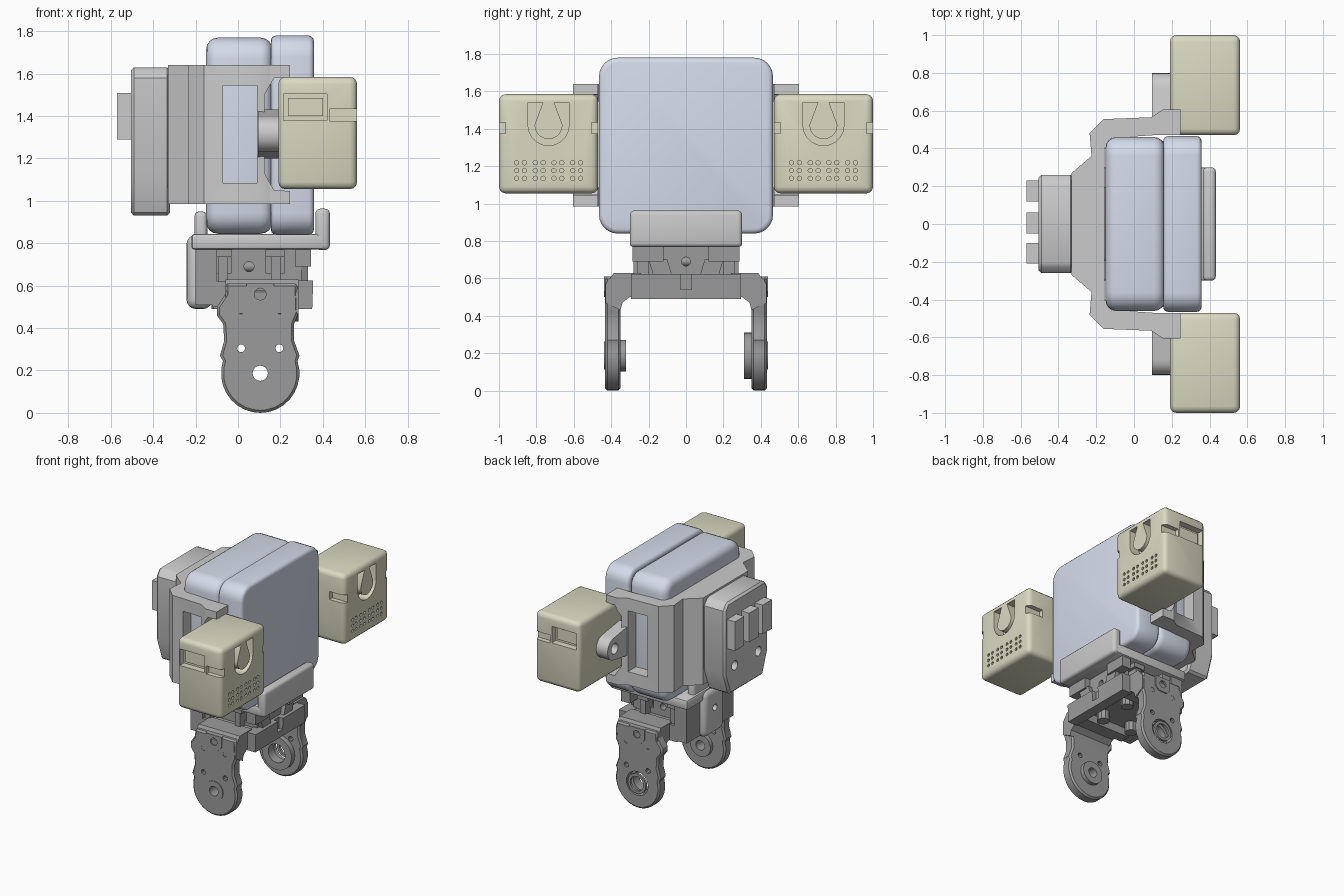
import bpy, bmesh
from math import sin, cos, pi, radians

if "Cube" in bpy.data.objects:
    bpy.data.objects.remove(bpy.data.objects["Cube"])


def material(name, rgb):
    m = bpy.data.materials.new(name)
    m.diffuse_color = (*rgb, 1)
    m.use_nodes = True
    m.node_tree.nodes["Principled BSDF"].inputs["Base Color"].default_value = m.diffuse_color
    return m


BLUE = material("pale_blue", (0.66, 0.71, 0.82))
CREAM = material("cream", (0.71, 0.70, 0.54))
DARK = material("dark_grey", (0.33, 0.33, 0.33))
PLACE = {'x': lambda a, b, t: (t, a, b), 'y': lambda a, b, t: (a, t, b), 'z': lambda a, b, t: (a, b, t)}


def prism(bm, pts, axis, lo, hi, bevel=0, seg=2):
    """Extrude a 2D outline along an axis, optionally rounding its hard edges."""
    b = bmesh.new()
    f = PLACE[axis]
    n = len(pts)
    rings = [[b.verts.new(f(p[0], p[1], t)) for p in pts] for t in (lo, hi)]
    b.faces.new(rings[0])
    b.faces.new(rings[1])
    for i in range(n):
        j = (i + 1) % n
        b.faces.new((rings[0][i], rings[0][j], rings[1][j], rings[1][i]))
    bmesh.ops.recalc_face_normals(b, faces=b.faces)
    if bevel:
        hard = [e for e in b.edges if e.calc_face_angle(0) > radians(50)]
        bmesh.ops.bevel(b, geom=hard, offset=bevel, segments=seg, profile=0.5, affect='EDGES')
    tmp = bpy.data.meshes.new("tmp")
    b.to_mesh(tmp)
    b.free()
    bm.from_mesh(tmp)
    bpy.data.meshes.remove(tmp)


def box(bm, x0, x1, y0, y1, z0, z1, bevel=0, seg=2):
    y0, y1 = sorted((y0, y1))
    prism(bm, [(y0, z0), (y1, z0), (y1, z1), (y0, z1)], 'x', x0, x1, bevel, seg)


def circle(a, b, r, n=16):
    return [(a + r * cos(2 * pi * i / n), b + r * sin(2 * pi * i / n)) for i in range(n)]


def round_rect(a0, a1, b0, b1, r, n=6):
    corners = [(a1 - r, b1 - r), (a0 + r, b1 - r), (a0 + r, b0 + r), (a1 - r, b0 + r)]
    return [(a + r * cos(pi / 2 * (k + i / n)), b + r * sin(pi / 2 * (k + i / n)))
            for k, (a, b) in enumerate(corners) for i in range(n + 1)]


def part(name, bm, mat=None, cut=None):
    """Make an object; subtract the cutter solid if one is given."""
    me = bpy.data.meshes.new(name)
    bm.to_mesh(me)
    ob = bpy.data.objects.new(name, me)
    bpy.context.collection.objects.link(ob)
    if cut:
        c = part(name + "_cutter", cut)
        mod = ob.modifiers.new("cut", 'BOOLEAN')
        mod.object, mod.operation, mod.solver = c, 'DIFFERENCE', 'EXACT'
        dg = bpy.context.evaluated_depsgraph_get()
        ob.data = bpy.data.meshes.new_from_object(ob.evaluated_get(dg))
        ob.modifiers.clear()
        bpy.data.objects.remove(c)
    ob.data.shade_smooth()
    ob.data.set_sharp_from_angle(angle=radians(32))
    if mat:
        ob.data.materials.clear()
        ob.data.materials.append(mat)
    bm.free()
    return ob


N = bmesh.new

# head: rear and front shells meeting at a seam
b = N(); prism(b, round_rect(-.46, .46, .845, 1.77, .1), 'x', -.15, .162, .055, 4)
part("head_rear_shell", b, BLUE)
b = N(); prism(b, round_rect(-.465, .465, .84, 1.78, .1), 'x', .155, .358, .025, 3)
part("head_front_shell", b, BLUE)

# bracket wrapping the back of the head, with side windows and open front arms
half = [(-.33, .27), (-.225, .36), (-.235, .48), (-.16, .555), (.09, .565), (.15, .605), (.245, .605),
        (.245, .47), (.1, .47), (-.12, .455), (-.155, .4)]
outline = half + [(x, -y) for x, y in reversed(half)]
b = N(); prism(b, outline, 'z', .985, 1.64)
c = N()
for s in (-1, 1):
    box(c, -.07, .09, s * .38, s * .7, 1.085, 1.545)
    lo, hi = sorted((s * .4, s * .75))
    prism(c, [(.125, 1.13), (.17, 1.05), (.4, 1.04), (.4, 1.59), (.17, 1.58), (.125, 1.5)], 'y', lo, hi)
part("head_bracket", b, None, c)

# backpack with narrowed foot, screw holes and three ribs
side = [(.2, .93), (.26, 1.1), (.26, 1.58), (.22, 1.63)]
b = N(); prism(b, side + [(-y, z) for y, z in reversed(side)], 'x', -.505, -.32, .015, 1)
c = N()
for s in (-1, 1):
    prism(c, circle(s * .14, 1.13, .035), 'x', -.6, -.43)
part("backpack", b, None, c)
b = N()
for y in (-.155, .005, .175):
    box(b, -.57, -.49, y - .055, y + .055, 1.29, 1.51)
part("backpack_ribs", b)

for s, side_name in ((-1, "near"), (1, "far")):
    # ear box with U groove, grille and side recesses
    b = N(); box(b, .19, .562, s * .47, s * 1.0, 1.055, 1.585, .035, 3)
    c = N()
    mid = s * .735
    arc = [pi + pi * i / 10 for i in range(11)]
    u_out = [(mid + .11 * cos(t), 1.42 + .11 * sin(t)) for t in arc]
    u_in = [(mid + .075 * cos(t), 1.42 + .075 * sin(t)) for t in reversed(arc)]
    prism(c, [(mid - .11, 1.54)] + u_out + [(mid + .11, 1.54), (mid + .03, 1.54)] + u_in + [(mid - .03, 1.54)],
          'x', .48, .7)
    for k in range(8):
        for r in range(3):
            y = mid + (k // 2 - 1.5) * .1 + (k % 2 - .5) * .042
            prism(c, circle(y, 1.135 + r * .042, .012, 8), 'x', .53, .7)
    box(c, .215, .42, s * .95, s * 1.1, 1.38, 1.505)
    box(c, .435, .7, s * .965, s * 1.1, 1.375, 1.435)
    box(c, .435, .7, s * .4, s * .505, 1.375, 1.435)
    part(f"ear_{side_name}", b, CREAM, c)
    b = N(); box(b, .235, .4, s * .93, s * .965, 1.40, 1.485)
    part(f"ear_button_{side_name}", b, CREAM)

    # lug joining bracket and ear
    tip = [(s * (.715 + .085 * sin(t)), 1.315 + .085 * cos(t)) for t in [pi * i / 10 for i in range(11)]]
    b = N(); prism(b, [(s * .52, 1.43)] + tip + [(s * .52, 1.2)], 'x', .095, .2)
    c = N(); prism(c, circle(s * .715, 1.315, .04), 'x', 0, .16)
    part(f"ear_lug_{side_name}", b, None, c)

    # leg plate: round foot, waist, drilled holes
    foot = [(.105 + .185 * cos(t), .187 + .187 * sin(t)) for t in [radians(150 + 240 * i / 20) for i in range(21)]]
    leg = [(-.06, .61), (-.06, .56), (-.1, .5), (-.1, .46), (-.07, .42), (-.065, .34), (-.085, .27)] + foot[1:-1] \
        + [(.29, .27), (.265, .34), (.265, .42), (.285, .47), (.28, .61)]
    lo, hi = sorted((s * .35, s * .432))
    b = N(); prism(b, leg, 'y', lo, hi, .012, 1)
    hole = .036 if s < 0 else .09
    c = N(); prism(c, circle(.105, .187, hole, 24), 'y', lo - .2, hi + .2)
    for x in (.015, .195):
        for z in (.305, .485):
            prism(c, circle(x, z, .019, 10), 'y', lo - .1, hi + .1)
    lo2, hi2 = sorted((s * .41, s * .5))
    prism(c, circle(.105, .56, .03, 12), 'y', lo2, hi2)
    part(f"leg_{side_name}", b, DARK, c)

    # pivot ring on the inside of each leg
    lo, hi = sorted((s * (.32 if s < 0 else .31), s * (.36 if s < 0 else .38)))
    b = N(); prism(b, circle(.105, .187, .085 if s < 0 else .125, 24), 'y', lo, hi)
    c = N(); prism(c, circle(.105, .187, .036 if s < 0 else .07, 24), 'y', lo - .1, hi + .1)
    part(f"pivot_ring_{side_name}", b, DARK, c)
    lo, hi = sorted((s * .42, s * .438))
    b = N(); prism(b, circle(.105, .187, .075, 20), 'y', lo, hi)
    c = N(); prism(c, circle(.105, .187, .036 if s < 0 else .055, 20), 'y', lo - .1, hi + .1)
    part(f"pivot_collar_{side_name}", b, DARK, c)

    # shoulder turning from leg into the base, with bolt head
    sh = [(.24, .63), (.385, .63), (.43, .57), (.43, .47), (.35, .43), (.34, .47), (.3, .5), (.24, .5)]
    b = N(); prism(b, [(s * y, z) for y, z in sh], 'x', -.06, .285)
    part(f"leg_shoulder_{side_name}", b, DARK)
    b = N(); prism(b, [(.04, .61), (.17, .61), (.17, .53), (.14, .5), (.07, .5), (.04, .53)],
                   'y', *sorted((s * .4, s * .439)))
    c = N(); prism(c, circle(.105, .56, .028, 12), 'y', *sorted((s * .425, s * .5)))
    part(f"shoulder_bolt_{side_name}", b, DARK, c)

# cradle under the head with front and rear lips
b = N(); box(b, -.22, .41, -.3, .3, .77, .845, .015)
part("cradle_tray", b)
b = N(); box(b, .365, .433, -.3, .3, .768, .963, .022, 3)
part("cradle_front_lip", b)
b = N(); box(b, -.205, -.145, -.2, .2, .78, .95, .022, 3)
part("cradle_rear_lip", b)

# neck motor housing with cross-drilled holes
b = N(); box(b, -.1, .3, -.2, .2, .56, .79)
c = N()
prism(c, circle(.052, .69, .024, 14), 'y', -.5, .5)
prism(c, circle(0, .69, .024, 14), 'x', -.5, .6)
for s in (-1, 1):
    for x in (-.08, .17):
        box(c, x - .04, x + .05, s * .15, s * .3, .66, .74)
part("neck_motor", b, DARK, c)

# neck frame: front bar, rear rounded column and its flanks
b = N()
prism(b, [(.27, .49), (.35, .49), (.355, .625), (.27, .625)], 'y', -.295, .295)
c = N(); box(c, .32, .5, -.03, .03, .54, .7)
part("neck_front_bar", b, DARK, c)
b = N()
box(b, -.243, -.12, -.12, .12, .49, .84, .045, 4)
c = N(); prism(c, circle(0, .69, .024, 14), 'x', -.5, .5)
part("neck_rear_column", b, None, c)
b = N()
for s in (-1, 1):
    box(b, .27, .345, s * .12, s * .285, .69, .78)
    prism(b, [(s * .07, .6), (s * .17, .6), (s * .2, .7), (s * .1, .7)], 'x', .27, .33)
    box(b, -.2, -.1, s * .1, s * .28, .51, .78)
    box(b, -.12, .3, s * .2, s * .28, .5, .62)
    for x in (-.08, .17):
        box(b, x - .04, x + .05, s * .18, s * .27, .735, .78)
        box(b, x - .015, x + .03, s * .17, s * .26, .61, .74)
        prism(b, circle(x, s * .13, .045, 10), 'z', .49, .6)
part("neck_frame", b, DARK)
